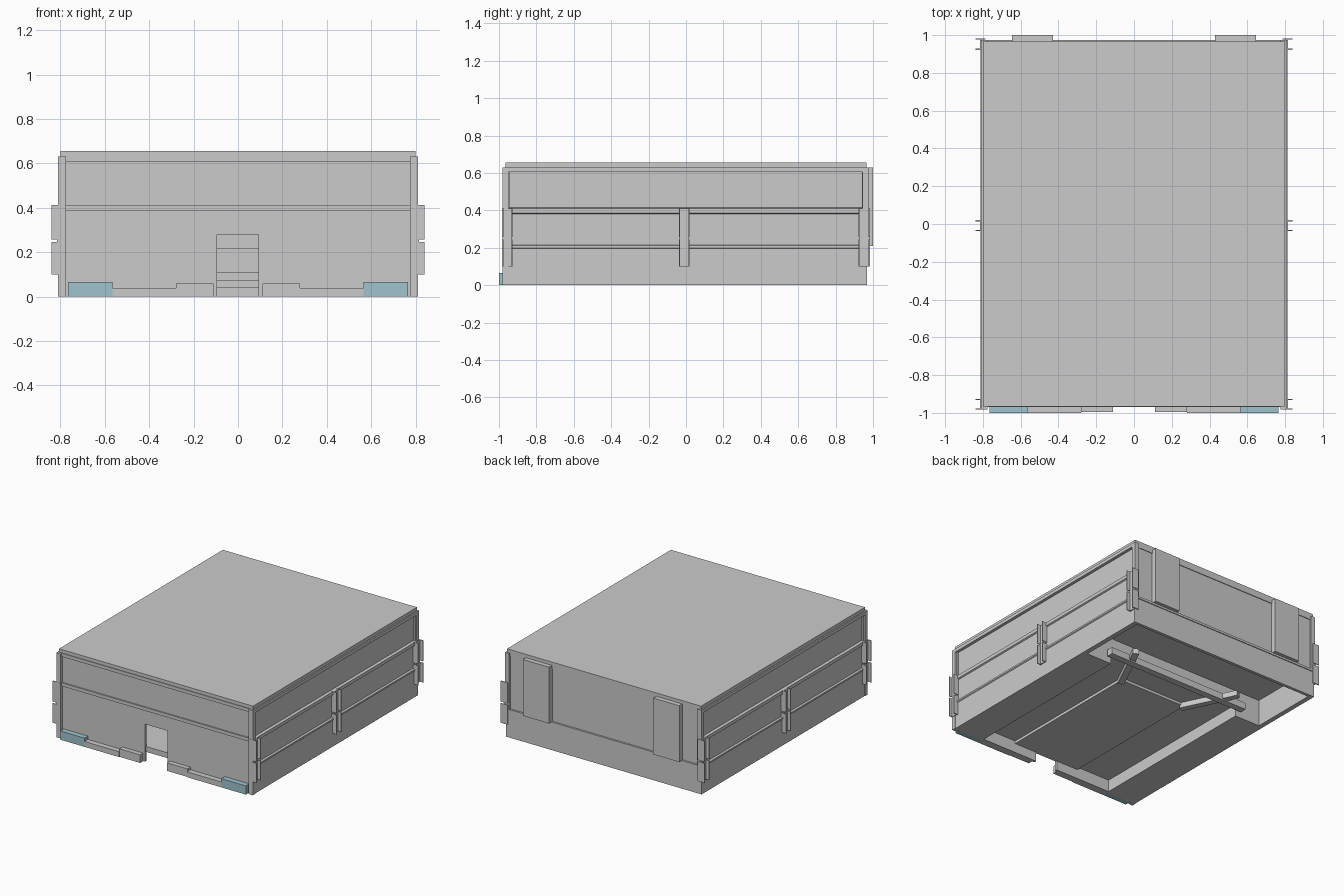
import bpy, bmesh
from mathutils import Vector

if "Cube" in bpy.data.objects:
    bpy.data.objects.remove(bpy.data.objects["Cube"])


def new_object(name, verts, faces, mat=None):
    mesh = bpy.data.meshes.new(name)
    mesh.from_pydata(verts, [], faces)
    bm = bmesh.new()
    bm.from_mesh(mesh)
    bmesh.ops.recalc_face_normals(bm, faces=bm.faces)
    bm.to_mesh(mesh)
    bm.free()
    ob = bpy.data.objects.new(name, mesh)
    bpy.context.collection.objects.link(ob)
    if mat:
        mesh.materials.append(mat)
    return ob


def prism(name, bottom, offset, mat=None):
    """Extrude a closed outline along an offset."""
    n = len(bottom)
    top = [tuple(Vector(p) + Vector(offset)) for p in bottom]
    faces = [list(range(n)), list(range(n, 2 * n))]
    faces += [[i, (i + 1) % n, n + (i + 1) % n, n + i] for i in range(n)]
    return new_object(name, list(bottom) + top, faces, mat)


def box(name, x, y, z, mat=None):
    pts = [(x[0], y[0], z[0]), (x[1], y[0], z[0]), (x[1], y[1], z[0]), (x[0], y[1], z[0])]
    return prism(name, pts, (0, 0, z[1] - z[0]), mat)


def pair(name, x, y, z, mat=None):
    """Matching boxes on the right and left."""
    box(name + "_right", x, y, z, mat)
    box(name + "_left", (-x[1], -x[0]), y, z, mat)


glass = bpy.data.materials.new("pale_blue")
glass.diffuse_color = (0.35, 0.55, 0.62, 1)
glass.use_nodes = True
glass.node_tree.nodes["Principled BSDF"].inputs["Base Color"].default_value = glass.diffuse_color

# Roof with a stepped rim
box("roof", (-0.80, 0.80), (-0.965, 0.965), (0.63, 0.655))
box("roof_rim", (-0.81, 0.81), (-0.97, 0.965), (0.605, 0.63))

# Side walls: one moulded profile with ledges, extruded front to back
profile = [(0.77, 0.0), (0.806, 0.0), (0.806, 0.195), (0.812, 0.2), (0.812, 0.212),
           (0.798, 0.216), (0.798, 0.38), (0.808, 0.385), (0.808, 0.41),
           (0.788, 0.414), (0.788, 0.605), (0.77, 0.605)]
for side, s in (("right", 1), ("left", -1)):
    prism("side_wall_" + side, [(s * x, -0.96, z) for x, z in profile], (0, 1.92, 0))

# Front wall with a doorway notch
front = [(-0.8, 0), (-0.095, 0), (-0.095, 0.28), (0.092, 0.28), (0.092, 0),
         (0.8, 0), (0.8, 0.61), (-0.8, 0.61)]
prism("front_wall", [(x, -0.96, z) for x, z in front], (0, 0.02, 0))
box("front_ledge", (-0.78, 0.78), (-0.97, -0.96), (0.385, 0.41))

# Front bumper steps and corner lamps
pair("bumper_inner", (0.11, 0.28), (-0.995, -0.96), (0, 0.06))
pair("bumper_outer", (0.28, 0.565), (-1.0, -0.96), (0, 0.04))
pair("corner_lamp", (0.565, 0.765), (-1.0, -0.96), (0, 0.065), glass)

# Back wall, lower panel and raised ribs
box("back_wall", (-0.8, 0.8), (0.94, 0.96), (0.2, 0.61))
box("back_lower_panel", (-0.806, 0.806), (0.945, 0.968), (0, 0.195))
box("back_ledge", (-0.806, 0.806), (0.945, 0.974), (0.195, 0.212))
pair("back_rib", (0.43, 0.645), (0.955, 1.0), (0.21, 0.63))

# Corner posts
pair("front_post", (0.775, 0.81), (-0.982, -0.95), (0, 0.63))
pair("back_post", (0.775, 0.81), (0.945, 0.975), (0.21, 0.63))

# Side brackets: paired thin plates in two heights with a web between
for tag, y0, y1 in (("front", -0.98, -0.93), ("middle", -0.035, 0.017), ("back", 0.925, 0.98)):
    for y in (y0, y1):
        pair("bracket_lower_" + tag, (0.785, 0.84), (y - 0.003, y + 0.003), (0.1, 0.245))
        pair("bracket_upper_" + tag, (0.785, 0.84), (y - 0.003, y + 0.003), (0.258, 0.412))
    pair("bracket_web_" + tag, (0.808, 0.815), (y0, y1), (0.1, 0.41))

# Underbody: side skirts, raised floor, centre slab and rear well
pair("skirt", (0.56, 0.80), (-0.96, 0.42), (0, 0.2))
box("floor", (-0.57, 0.57), (-0.95, 0.42), (0.09, 0.11))
box("floor_slab", (-0.28, 0.28), (-0.95, 0.2), (0.07, 0.09))
box("well_ceiling", (-0.79, 0.79), (0.40, 0.95), (0.2, 0.22))
box("floor_step", (-0.57, 0.57), (0.40, 0.42), (0.11, 0.2))

# Cross beam and slanted arms under the rear well
box("cross_beam", (-0.6, 0.6), (0.43, 0.48), (0.04, 0.09))
for side, s in (("right", 1), ("left", -1)):
    arm = [(s * 0.25, 0.19, 0.05), (s * 0.29, 0.17, 0.05),
           (s * 0.48, 0.56, 0.05), (s * 0.44, 0.58, 0.05)]
    prism("slanted_arm_" + side, arm, (0, 0, 0.04))
